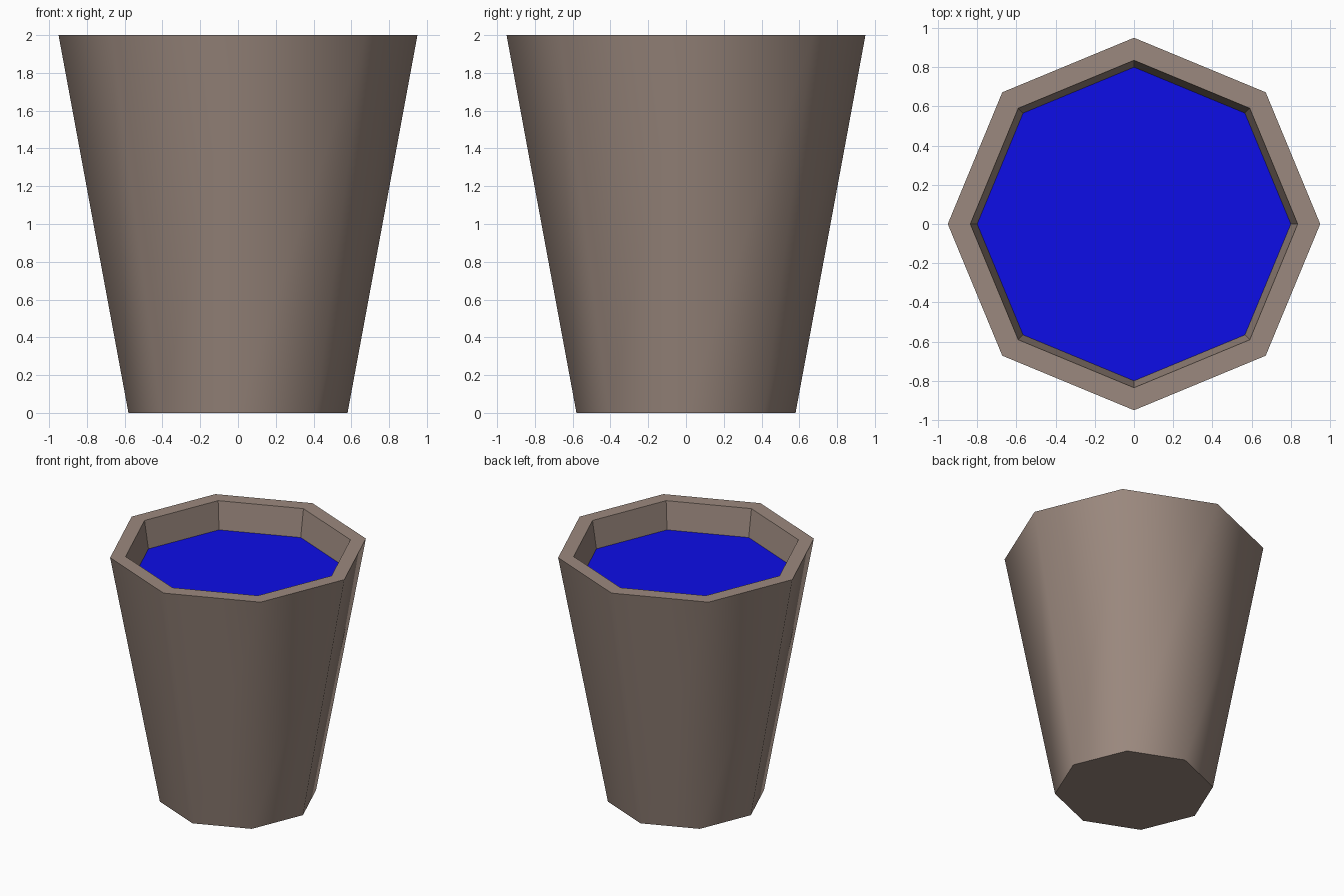
import bpy
import bmesh
import math

cube = bpy.data.objects.get("Cube")
if cube:
    bpy.data.objects.remove(cube, do_unlink=True)

SIDES = 8


def material(name, rgb):
    mat = bpy.data.materials.new(name)
    mat.use_nodes = True
    color = (*rgb, 1.0)
    mat.diffuse_color = color
    mat.node_tree.nodes["Principled BSDF"].inputs["Base Color"].default_value = color
    return mat


def ring(bm, radius, z):
    """Eight points with corners on the x and y axes."""
    step = 2 * math.pi / SIDES
    return [bm.verts.new((radius * math.cos(i * step), radius * math.sin(i * step), z))
            for i in range(SIDES)]


def add_object(name, bm, mat):
    mesh = bpy.data.meshes.new(name)
    bm.to_mesh(mesh)
    bm.free()
    mesh.materials.append(mat)
    obj = bpy.data.objects.new(name, mesh)
    bpy.context.collection.objects.link(obj)
    return obj


clay = material("taupe brown", (0.33, 0.25, 0.21))
blue = material("deep blue", (0.004, 0.004, 0.80))

# Cup: base, tapered outer wall, flat rim, inner wall and cavity floor
bm = bmesh.new()
profile = [(0.58, 0.0), (0.95, 2.0), (0.835, 2.0), (0.54, 0.15)]
rings = [ring(bm, r, z) for r, z in profile]
bm.faces.new(reversed(rings[0]))
for level, (low, high) in enumerate(zip(rings, rings[1:])):
    for i in range(SIDES):
        j = (i + 1) % SIDES
        face = bm.faces.new((low[i], low[j], high[j], high[i]))
        face.smooth = level == 0  # only the outer wall is smooth
bm.faces.new(rings[-1])
add_object("cup", bm, clay)

# Water surface just below the rim, meeting the inner wall
bm = bmesh.new()
bm.faces.new(ring(bm, 0.80, 1.78))
add_object("water", bm, blue)
